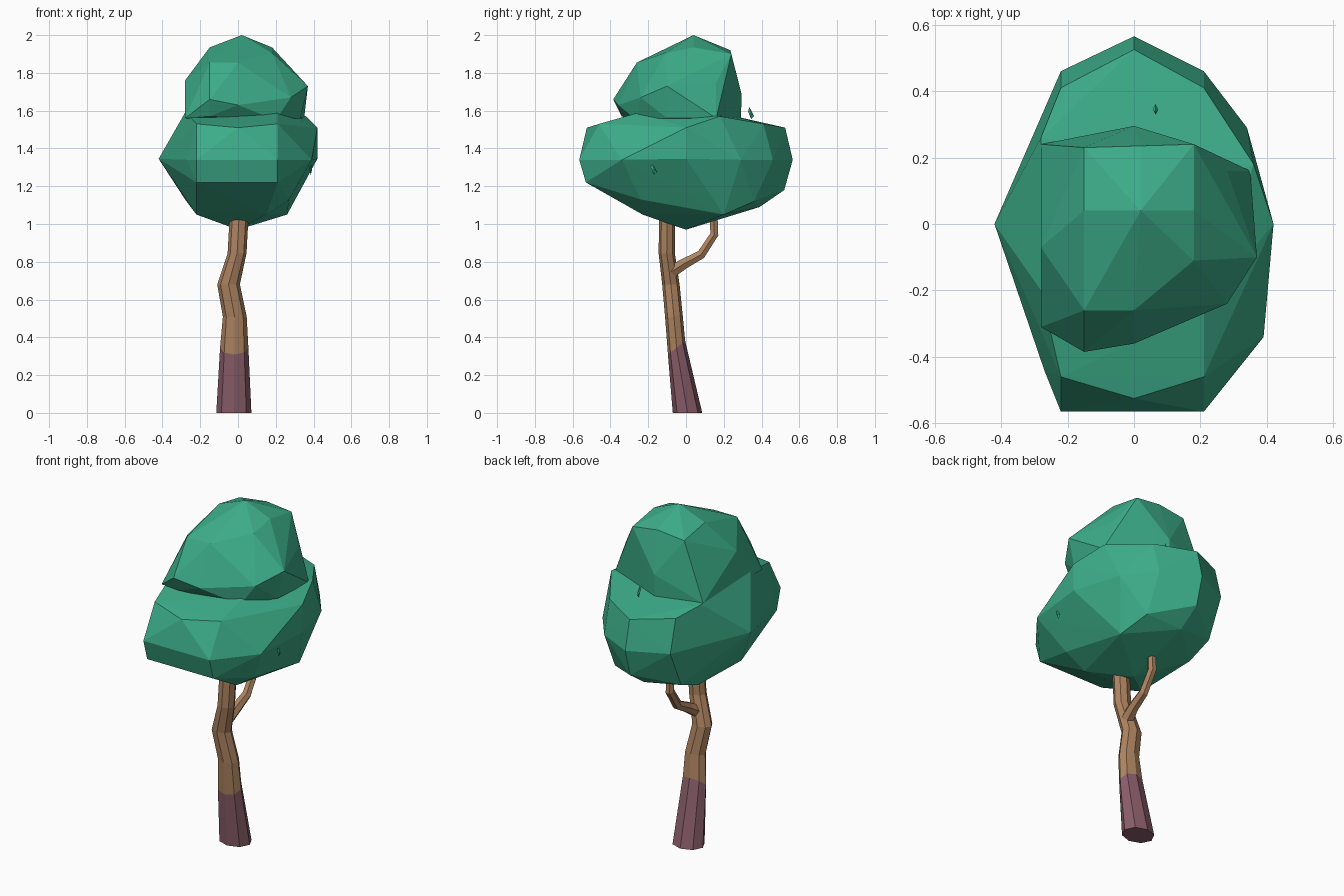
import bpy, bmesh, math


def material(name, color):
    m = bpy.data.materials.new(name)
    m.diffuse_color = (*color, 1)
    return m


GREEN = material("leaf green", (0.045, 0.413, 0.246))
BROWN = material("bark brown", (0.423, 0.231, 0.117))
PURPLE = material("base purple", (0.254, 0.109, 0.144))


def finish(name, bm, mats):
    bmesh.ops.recalc_face_normals(bm, faces=bm.faces)
    me = bpy.data.meshes.new(name)
    bm.to_mesh(me)
    bm.free()
    for m in mats:
        me.materials.append(m)
    ob = bpy.data.objects.new(name, me)
    bpy.context.collection.objects.link(ob)
    return ob


def tube(name, rings, sides, mats, colored=0):
    """Loft rings (x, y, z, rx, ry, tilt about x); the first segments use slot 1."""
    bm = bmesh.new()
    loops = []
    for x, y, z, rx, ry, tilt in rings:
        t = math.radians(tilt)
        loop = []
        for i in range(sides):
            a = 2 * math.pi * i / sides
            v = ry * math.sin(a)
            loop.append(bm.verts.new((x + rx * math.cos(a), y + v * math.cos(t), z + v * math.sin(t))))
        loops.append(loop)
    for k in range(len(loops) - 1):
        for i in range(sides):
            j = (i + 1) % sides
            f = bm.faces.new((loops[k][i], loops[k][j], loops[k + 1][j], loops[k + 1][i]))
            f.material_index = 1 if k < colored else 0
    bm.faces.new(loops[-1])
    bm.faces.new(loops[0]).material_index = 1 if colored else 0
    return finish(name, bm, mats)


def clump(name, points):
    """Faceted foliage mass: hull around a few corner points."""
    bm = bmesh.new()
    for p in points:
        bm.verts.new(p)
    res = bmesh.ops.convex_hull(bm, input=bm.verts[:])
    junk = {v for v in res["geom_interior"] + res["geom_unused"] if isinstance(v, bmesh.types.BMVert)}
    bmesh.ops.delete(bm, geom=list(junk), context='VERTS')
    return finish(name, bm, [GREEN])


# Crooked trunk with painted base
tube("trunk", [
    (-0.022, 0.008, 0.0, 0.093, 0.078, 0),
    (-0.02, -0.05, 0.345, 0.075, 0.058, 38),
    (-0.017, -0.064, 0.51, 0.063, 0.047, 5),
    (-0.05, -0.08, 0.68, 0.06, 0.046, 0),
    (-0.005, -0.102, 0.845, 0.05, 0.043, 0),
    (0.008, -0.1, 1.08, 0.05, 0.042, 0),
], 8, [BROWN, PURPLE], colored=1)

# Side branch bending up into the foliage
tube("branch", [
    (-0.02, -0.09, 0.74, 0.04, 0.04, -45),
    (-0.005, -0.01, 0.79, 0.03, 0.032, -55),
    (0.0, 0.08, 0.838, 0.026, 0.027, -48),
    (0.0, 0.15, 0.945, 0.025, 0.025, -15),
    (0.0, 0.145, 1.08, 0.024, 0.024, 0),
], 6, [BROWN])

# Wide lower foliage
lower = [
    (0, 0, 0.97), (0, 0.39, 1.09), (0, 0.52, 1.18), (0, 0.565, 1.34),
    (0, 0.525, 1.51), (0, -0.525, 1.51), (0, 0, 1.6),
    (0.42, 0, 1.345), (0.42, 0, 1.51), (0.39, -0.34, 1.34), (0.34, 0.29, 1.34),
    (0.36, 0.18, 1.57), (0.28, 0, 1.12), (0.26, 0.2, 1.05), (0.15, -0.23, 1.05),
    (0.27, -0.24, 1.13), (0.21, -0.25, 1.59),
    (-0.42, 0, 1.345), (-0.28, 0.26, 1.57), (-0.28, -0.2, 1.59), (-0.27, -0.44, 1.34),
    (-0.22, 0.2, 1.06), (-0.22, -0.2, 1.05), (-0.28, 0.02, 1.13), (-0.33, 0.2, 1.34),
]
for x in (-0.22, 0.21):  # paired front and back corners
    lower += [(x, -0.565, 1.34), (x, -0.53, 1.22), (x, -0.46, 1.53),
              (x, 0.46, 1.34), (x, 0.41, 1.53), (x, 0.36, 1.12)]
clump("lower_foliage", lower)

# Smaller upper foliage
upper = [
    (0.02, 0.04, 2.0), (0.02, 0.235, 1.92), (0, -0.26, 1.855), (0, 0.295, 1.685),
    (0, 0.29, 1.55), (0, -0.36, 1.63),
    (0.18, 0.04, 1.935), (0.18, 0.24, 1.9), (0.18, -0.11, 1.905), (0.28, -0.24, 1.67),
    (0.37, -0.1, 1.73), (0.28, 0.16, 1.75), (0.35, 0.16, 1.56), (0.33, -0.1, 1.56),
    (0.2, -0.26, 1.55),
    (-0.15, 0.04, 1.935), (-0.15, 0.23, 1.9), (-0.15, -0.26, 1.855), (-0.15, -0.385, 1.66),
    (-0.15, -0.34, 1.57), (-0.28, -0.07, 1.76), (-0.28, -0.31, 1.56), (-0.28, 0.24, 1.57),
]
clump("upper_foliage", upper)

# Two tiny loose leaves poking out
for n, (x, y, z) in enumerate([(0.065, 0.345, 1.585), (0.385, -0.17, 1.29)]):
    clump(f"leaf_{n + 1}", [(x - 0.008, y, z), (x + 0.008, y, z), (x, y - 0.016, z + 0.01),
                            (x, y + 0.016, z - 0.015), (x, y - 0.01, z + 0.035), (x, y, z - 0.03)])
